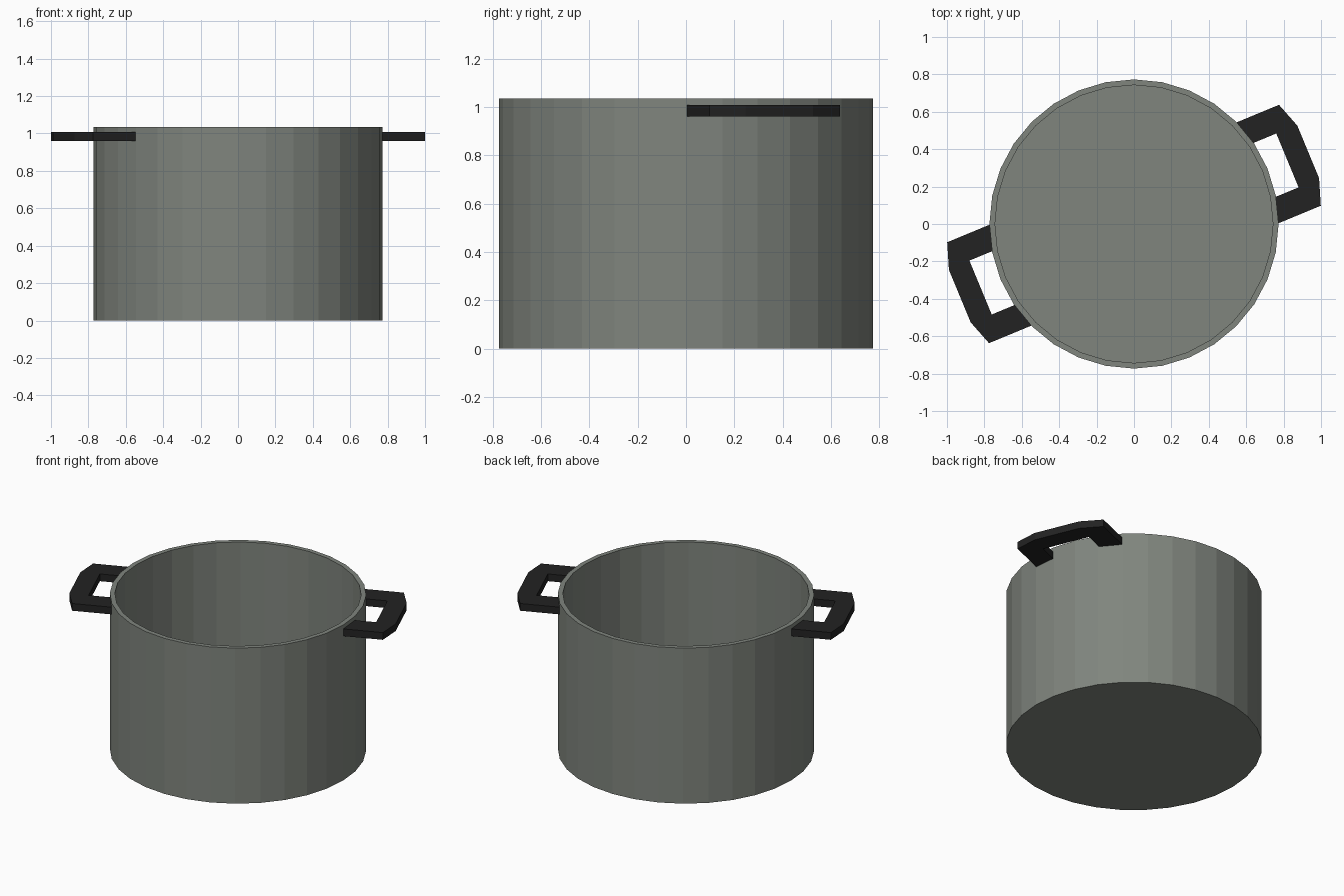
import bpy, bmesh, math
from mathutils import Matrix

if "Cube" in bpy.data.objects:
    bpy.data.objects.remove(bpy.data.objects["Cube"])

SIDES = 32


def material(name, color):
    m = bpy.data.materials.new(name)
    m.diffuse_color = (*color, 1)
    m.use_nodes = True
    m.node_tree.nodes["Principled BSDF"].inputs["Base Color"].default_value = m.diffuse_color
    return m


def make_object(name, bm, mat):
    bmesh.ops.recalc_face_normals(bm, faces=bm.faces)
    mesh = bpy.data.meshes.new(name)
    bm.to_mesh(mesh)
    bm.free()
    mesh.materials.append(mat)
    obj = bpy.data.objects.new(name, mesh)
    bpy.context.collection.objects.link(obj)
    return obj


steel = material("grey steel", (0.215, 0.235, 0.208))
black = material("black plastic", (0.016, 0.016, 0.016))

# Pot body: lathed outer wall, flat rim, inner wall and floor
bm = bmesh.new()
rings = []
for r, z in [(0.773, 0), (0.773, 1.035), (0.743, 1.035), (0.743, 0.03)]:
    rings.append([bm.verts.new((r * math.cos(math.tau * i / SIDES),
                                r * math.sin(math.tau * i / SIDES), z))
                  for i in range(SIDES)])
for a, b in zip(rings, rings[1:]):
    for i in range(SIDES):
        j = (i + 1) % SIDES
        bm.faces.new((a[i], a[j], b[j], b[i]))
bm.faces.new(rings[0])
bm.faces.new(rings[-1])
make_object("pot_body", bm, steel)

# Handles: flat bracket outline mirrored about its own axis, then extruded
half = [(0.712, 0.292), (0.960, 0.292), (1.008, 0.152)]
inner = [(0.888, 0.156), (0.752, 0.156)]
outline = (half + [(u, -v) for u, v in reversed(half)]
           + [(u, -v) for u, v in reversed(inner)] + inner)
for name, angle in (("right_handle", 22.5), ("left_handle", 202.5)):
    bm = bmesh.new()
    face = bm.faces.new([bm.verts.new((u, v, 0.96)) for u, v in outline])
    ext = bmesh.ops.extrude_face_region(bm, geom=[face], use_keep_orig=True)
    top = [g for g in ext["geom"] if isinstance(g, bmesh.types.BMVert)]
    bmesh.ops.translate(bm, verts=top, vec=(0, 0, 0.048))
    bmesh.ops.rotate(bm, verts=bm.verts, cent=(0, 0, 0),
                     matrix=Matrix.Rotation(math.radians(angle), 3, 'Z'))
    make_object(name, bm, black)
